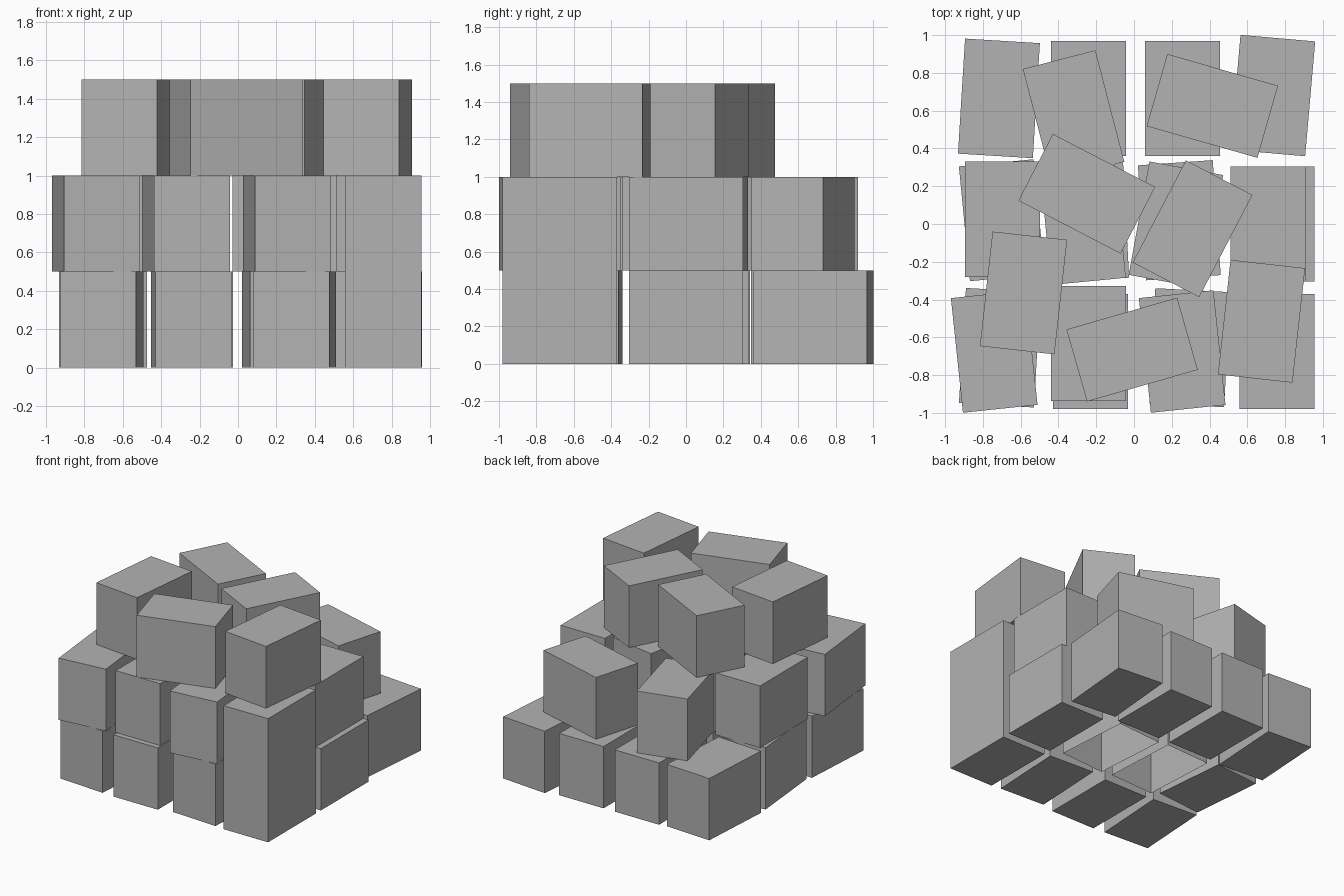
import bpy, bmesh
from math import radians
from mathutils import Matrix

cube = bpy.data.objects.get("Cube")
if cube:
    bpy.data.objects.remove(cube, do_unlink=True)

WIDTH, LENGTH, HEIGHT = 0.397, 0.61, 0.5

stone = bpy.data.materials.new("stone_grey")
stone.use_nodes = True
grey = (0.45, 0.45, 0.45, 1)
stone.diffuse_color = grey
stone.node_tree.nodes["Principled BSDF"].inputs["Base Color"].default_value = grey


def block(name, x, y, level, angle, open_base=False):
    """One loose block, turned about the vertical axis."""
    bm = bmesh.new()
    bmesh.ops.create_cube(bm, size=1, matrix=Matrix.Diagonal((WIDTH, LENGTH, HEIGHT, 1)))
    if open_base:
        base = [f for f in bm.faces if f.normal.z < -0.5]
        bmesh.ops.delete(bm, geom=base, context='FACES_ONLY')
    mesh = bpy.data.meshes.new(name)
    bm.to_mesh(mesh)
    bm.free()
    mesh.materials.append(stone)
    obj = bpy.data.objects.new(name, mesh)
    obj.location = (x, y, (level + 0.5) * HEIGHT)
    obj.rotation_euler.z = radians(angle)
    bpy.context.collection.objects.link(obj)


# Each layer lists rows of blocks as (x, y, turn in degrees), -x to +x
layers = {
    "bottom": {
        "front": [(-0.71, -0.655, -3.5), (-0.23, -0.675, 0), (0.295, -0.655, -3), (0.757, -0.675, 0)],
        "middle": [(-0.70, 0.02, 5.5), (-0.24, 0.01, 3), (0.24, 0.02, 4), (0.757, 0, 0)],
        "back": [(-0.715, 0.665, -3.5), (-0.24, 0.665, 0), (0.257, 0.665, 0), (0.735, 0.68, -5)],
    },
    "centre": {
        "front": [(-0.74, -0.675, 6), (-0.24, -0.632, 0), (0.255, -0.675, 6), (0.757, -0.675, 0)],
        "middle": [(-0.695, 0.025, 0), (-0.27, 0, 5.5), (0.222, -0.005, -10.4), (0.71, 0, 0)],
        "back": [(-0.32, 0.575, 14.5), (0.415, 0.625, 74)],
    },
    "top": {
        "front": [(-0.585, -0.365, -6.3), (-0.01, -0.665, 106), (0.675, -0.515, -6.3)],
        "middle": [(-0.25, 0.16, 62.6), (0.31, -0.025, -27.5)],
    },
}

for level, (layer, rows) in enumerate(layers.items()):
    for row, blocks in rows.items():
        for i, (x, y, angle) in enumerate(blocks):
            # The two enclosed blocks at ground level are open underneath
            hollow = layer == "bottom" and row == "middle" and i in (1, 2)
            block(f"{layer}_{row}_block_{i + 1}", x, y, level, angle, hollow)
